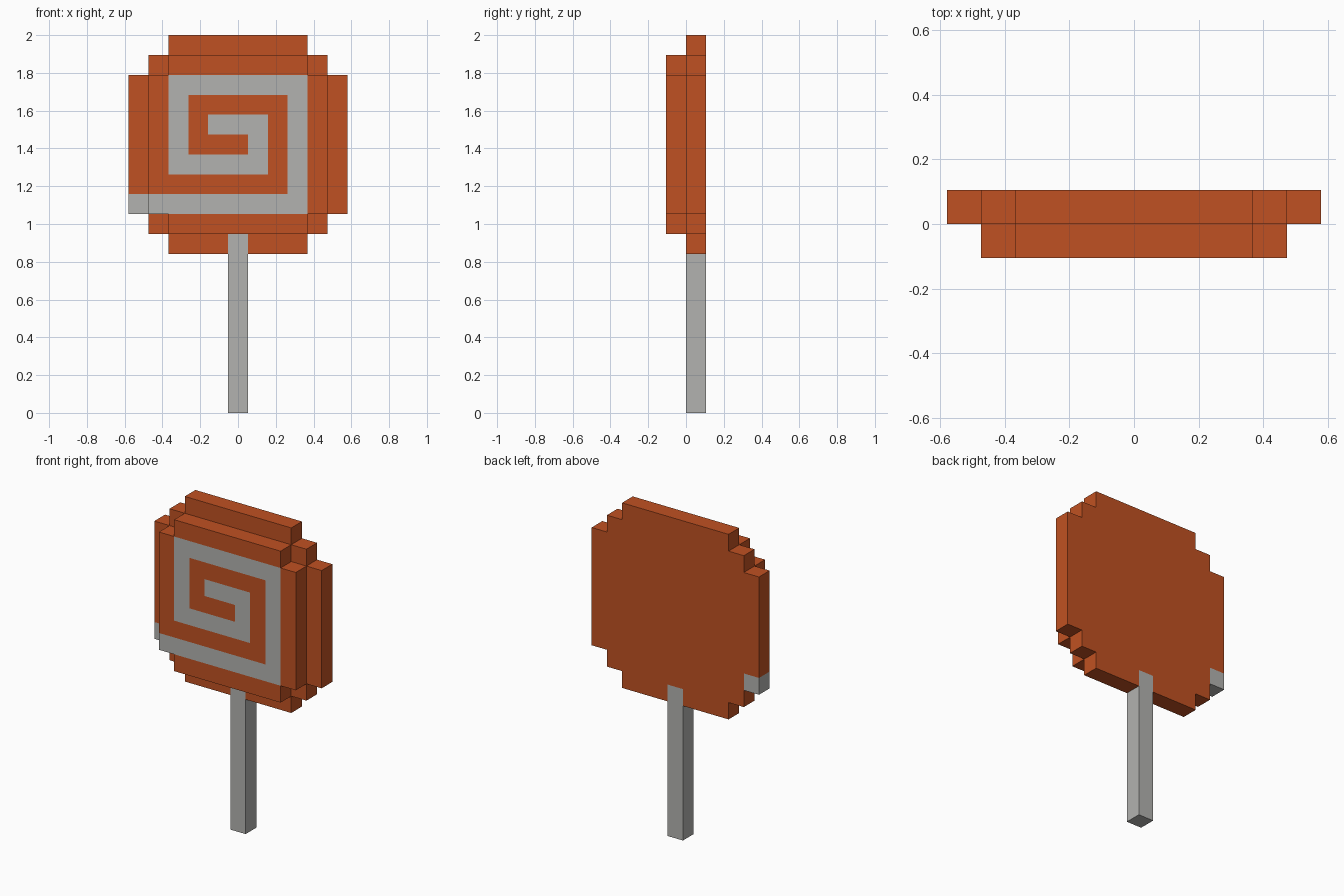
import bpy
import bmesh
import math

cube = bpy.data.objects.get("Cube")
if cube:
    bpy.data.objects.remove(cube, do_unlink=True)

U = 2 / 19  # one block


def make_material(name, rgb):
    mat = bpy.data.materials.new(name)
    mat.diffuse_color = (*rgb, 1)
    mat.use_nodes = True
    bsdf = mat.node_tree.nodes["Principled BSDF"]
    bsdf.inputs["Base Color"].default_value = (*rgb, 1)
    bsdf.inputs["Roughness"].default_value = 0.8
    return mat


orange = make_material("candy orange", (0.53, 0.083, 0.016))
grey = make_material("pale grey", (0.45, 0.45, 0.435))


def build_slab(name, cells, grey_cells, y0, y1):
    """Closed slab made of the (column, row) blocks, coloured per block."""
    bm = bmesh.new()
    verts = {}

    def vert(i, k, y):
        key = (i, k, y)
        if key not in verts:
            verts[key] = bm.verts.new(((i - 0.5) * U, y * U, k * U))
        return verts[key]

    def face(points, mat):
        bm.faces.new([vert(*p) for p in points]).material_index = mat

    for i, k in sorted(cells):
        mat = int((i, k) in grey_cells)
        ring = [(i, k), (i + 1, k), (i + 1, k + 1), (i, k + 1)]
        face([(*p, y0) for p in ring], mat)
        face([(*p, y1) for p in reversed(ring)], mat)
        # Side walls only where there is no neighbour
        for n, (di, dk) in enumerate([(0, -1), (1, 0), (0, 1), (-1, 0)]):
            if (i + di, k + dk) not in cells:
                a, b = ring[n], ring[(n + 1) % 4]
                face([(*b, y0), (*a, y0), (*a, y1), (*b, y1)], mat)

    bmesh.ops.recalc_face_normals(bm, faces=bm.faces)
    # Merge the blocks into large flat faces, keeping the colour borders
    bmesh.ops.dissolve_limit(bm, angle_limit=math.radians(1), verts=bm.verts,
                             edges=bm.edges, delimit={'MATERIAL'})
    mesh = bpy.data.meshes.new(name)
    bm.to_mesh(mesh)
    bm.free()
    mesh.materials.append(orange)
    mesh.materials.append(grey)
    obj = bpy.data.objects.new(name, mesh)
    bpy.context.collection.objects.link(obj)
    return obj


def stepped_disc(half_width, steps):
    """Rows 10-16 at full width, one block narrower per row beyond them."""
    cells = set()
    for k in range(10 - steps, 17 + steps):
        half = half_width - max(10 - k, k - 16, 0)
        cells |= {(i, k) for i in range(-half, half + 1)}
    return cells


# Square spiral traced between its corner blocks
corners = [(-5, 10), (3, 10), (3, 16), (-3, 16), (-3, 12), (1, 12), (1, 14), (-1, 14)]
spiral = set()
for (i0, k0), (i1, k1) in zip(corners, corners[1:]):
    spiral |= {(i, k) for i in range(min(i0, i1), max(i0, i1) + 1)
               for k in range(min(k0, k1), max(k0, k1) + 1)}

# Stick, set into the lowest row of the candy
stick = {(0, k) for k in range(9)}
build_slab("stick", stick, stick, 0, 1)

# Wide rear layer, with the spiral's tail on its corner block
build_slab("candy_back", stepped_disc(5, 2) - stick, {(-5, 10)}, 0, 1)

# Narrower front layer carrying the spiral
build_slab("candy_front", stepped_disc(4, 1), spiral, -1, 0)
